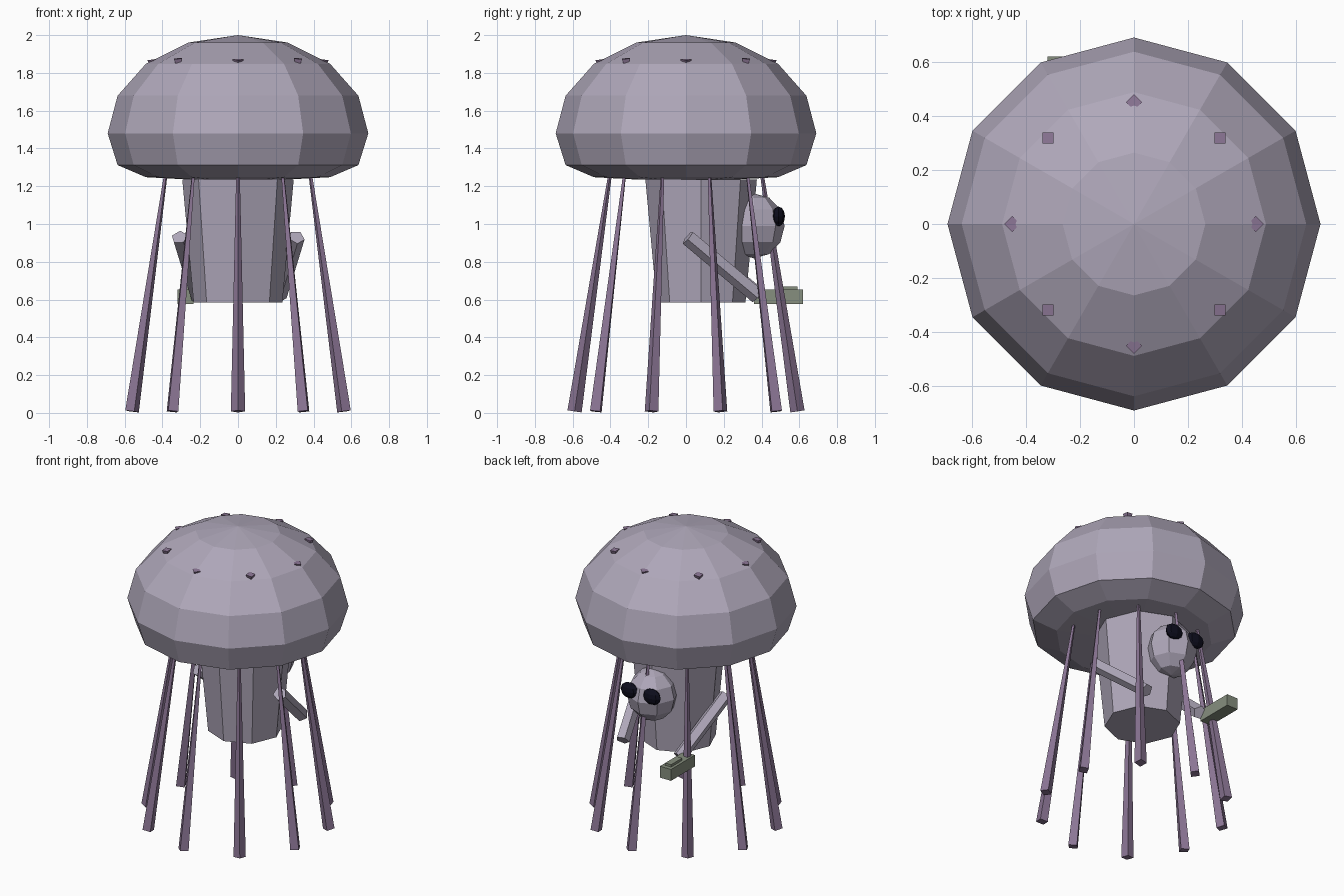
import bpy, bmesh, math
from mathutils import Matrix, Vector

if "Cube" in bpy.data.objects:
    bpy.data.objects.remove(bpy.data.objects["Cube"])


def material(name, rgb):
    m = bpy.data.materials.new(name)
    m.use_nodes = True
    m.diffuse_color = (*rgb, 1)
    m.node_tree.nodes["Principled BSDF"].inputs["Base Color"].default_value = (*rgb, 1)
    return m


SKIN = material("pale lilac", (0.43, 0.39, 0.49))
TENDRIL = material("dusky purple", (0.26, 0.18, 0.30))
METAL = material("grey green", (0.24, 0.275, 0.21))
BLACK = material("eye black", (0.004, 0.004, 0.012))


def finish(name, bm, mat, matrix=Matrix()):
    bmesh.ops.transform(bm, matrix=matrix, verts=bm.verts)
    bmesh.ops.recalc_face_normals(bm, faces=bm.faces)
    mesh = bpy.data.meshes.new(name)
    bm.to_mesh(mesh)
    bm.free()
    mesh.materials.append(mat)
    ob = bpy.data.objects.new(name, mesh)
    bpy.context.collection.objects.link(ob)
    return ob


def prism(name, start, end, r1, r2, sides, mat, turn=0):
    """Tapered prism running from start to end."""
    start, end = Vector(start), Vector(end)
    axis = end - start
    bm = bmesh.new()
    bmesh.ops.create_cone(bm, cap_ends=True, segments=sides, radius1=r1,
                          radius2=r2, depth=axis.length)
    place = (Matrix.Translation((start + end) / 2)
             @ Vector((0, 0, 1)).rotation_difference(axis).to_matrix().to_4x4()
             @ Matrix.Rotation(turn, 4, "Z"))
    return finish(name, bm, mat, place)


def ball(name, centre, size, segments, rings, mat):
    bm = bmesh.new()
    bmesh.ops.create_uvsphere(bm, u_segments=segments, v_segments=rings, radius=1)
    return finish(name, bm, mat, Matrix.Translation(centre) @ Matrix.Diagonal((*size, 1)))


def box(name, centre, size, mat):
    bm = bmesh.new()
    bmesh.ops.create_cube(bm, size=1)
    return finish(name, bm, mat, Matrix.Translation(centre) @ Matrix.Diagonal((*size, 1)))


# Bell: a twelve-sided dome with a flattened underside
bell = ball("bell", (0, 0, 0), (0.69, 0.69, 0.52), 12, 8, SKIN)
for v in bell.data.vertices:
    if v.co.z < -0.01:
        v.co.z = -0.245 * (1 - (1 + v.co.z / 0.52) ** 2.4)
    v.co.z += 1.48

# Trunk and head
prism("trunk", (0, 0.08, 0.585), (0, 0.08, 1.235), 0.235, 0.295, 8, SKIN)
ball("head", (0, 0.36, 0.99), (0.162, 0.162, 0.172), 8, 6, SKIN)

# Eyes and arms, one on each side
for side, label in ((1, "left"), (-1, "right")):
    ball(label + "_eye", (side * 0.085, 0.49, 1.04), (0.066, 0.034, 0.052), 8, 6, BLACK)
    prism(label + "_arm", (side * 0.31, 0.01, 0.93), (side * 0.215, 0.38, 0.62),
          0.044, 0.044, 5, SKIN, math.pi / 2)

# Held device with a raised strip
box("device", (-0.278, 0.49, 0.615), (0.084, 0.26, 0.078), METAL)
box("device_strip", (-0.278, 0.53, 0.66), (0.045, 0.12, 0.02), METAL)

# Ring of hanging tendrils
for i in range(10):
    a = math.radians(36 * i - 90)
    c, s = math.cos(a), math.sin(a)
    prism(f"tendril_{i + 1}", (0.59 * c, 0.59 * s, 0.008), (0.398 * c, 0.398 * s, 1.29),
          0.038, 0.009, 4, TENDRIL, a)

# Small thorns barely breaking the surface of the bell
for i in range(8):
    a = math.radians(45 * i)
    c, s = math.cos(a), math.sin(a)
    rise = 0.003 if i % 2 else -0.002
    prism(f"thorn_{i + 1}", (0.44 * c, 0.44 * s, 1.80), (0.45 * c, 0.45 * s, 1.873 + rise),
          0.004, 0.03, 4, TENDRIL, a)
